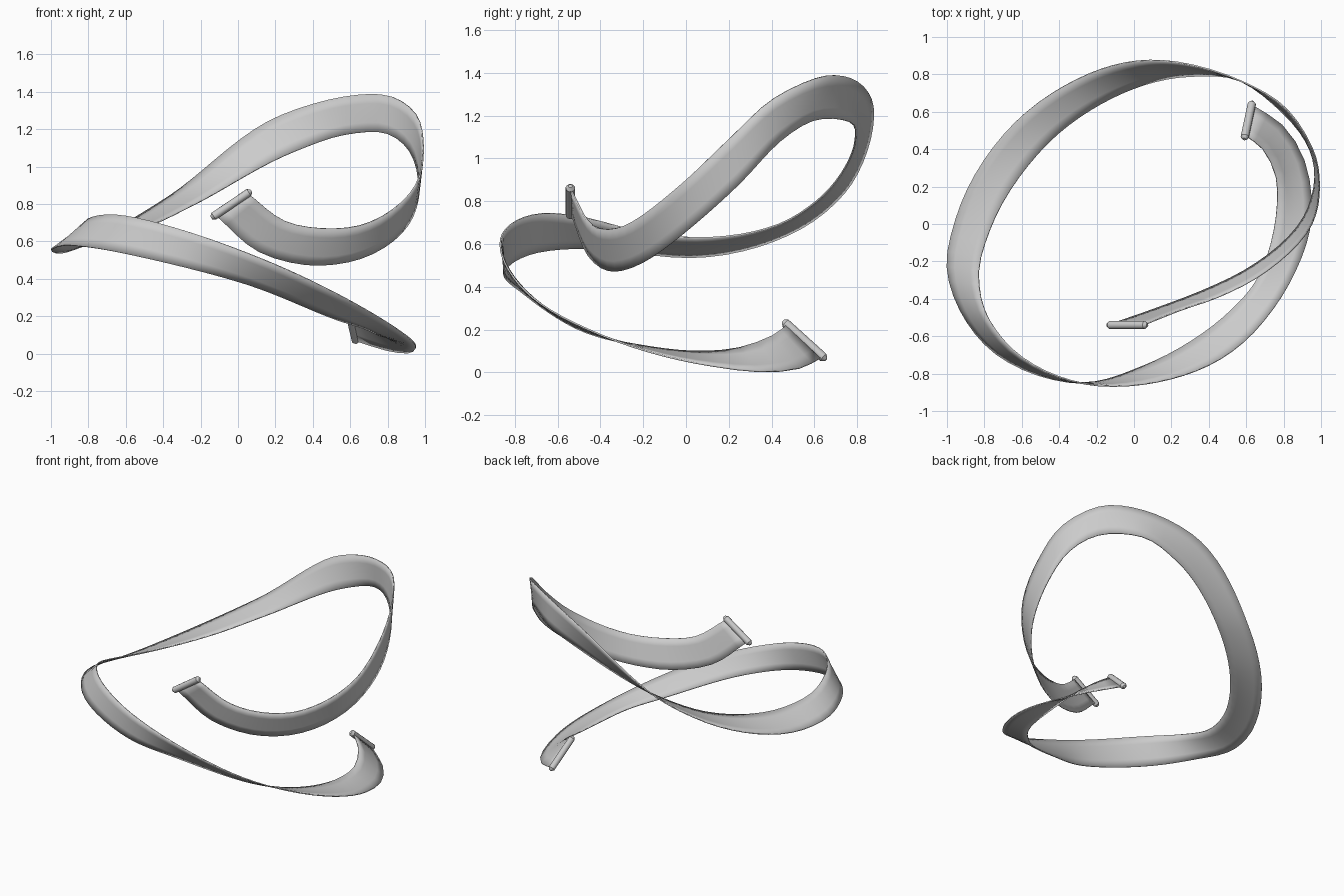
import bpy, bmesh
from mathutils import Vector

if "Cube" in bpy.data.objects:
    bpy.data.objects.remove(bpy.data.objects["Cube"])

# Matching points along the two edges of the ribbon
EDGE_A = [(.595, .475, .225), (.69, .40, .17), (.76, .25, .115), (.765, .1, .098),
          (.66, -.29, .14), (.52, -.46, .185), (.05, -.76, .37), (-.28, -.85, .46),
          (-.80, -.64, .57), (-.93, -.46, .58), (-1.0, -.23, .557), (-.955, .02, .538),
          (-.64, .54, .675), (-.37, .74, .84), (.23, .865, 1.275), (.57, .765, 1.375),
          (.82, .61, 1.375), (.95, .41, 1.28), (.99, .2, 1.09), (.95, 0, .90),
          (.65, -.29, .685), (.45, -.39, .67), (.25, -.46, .71), (.05, -.54, .86)]
EDGE_B = [(.63, .635, .07), (.79, .53, .02), (.91, .34, .005), (.95, .13, .03),
          (.83, -.32, .145), (.64, -.58, .26), (.12, -.845, .51), (-.26, -.855, .65),
          (-.70, -.62, .743), (-.80, -.46, .72), (-.83, -.25, .665), (-.77, -.03, .632),
          (-.46, .43, .69), (-.23, .61, .80), (.30, .79, 1.08), (.57, .765, 1.17),
          (.80, .59, 1.175), (.92, .44, 1.08), (.968, .25, .88), (.91, .04, .69),
          (.59, -.25, .49), (.36, -.36, .475), (.11, -.455, .545), (-.12, -.535, .74)]


def smooth_path(points, knots, steps):
    """Cubic Hermite path through the points, using shared knot spacing."""
    p = [Vector(q) for q in points]
    n = len(p)
    tan = []
    for i in range(n):
        if 0 < i < n - 1:
            h0, h1 = knots[i] - knots[i-1], knots[i+1] - knots[i]
            d0, d1 = (p[i] - p[i-1]) / h0, (p[i+1] - p[i]) / h1
            tan.append((d0 * h1 + d1 * h0) / (h0 + h1))
        else:
            a = max(i - 1, 0)
            tan.append((p[a+1] - p[a]) / (knots[a+1] - knots[a]))
    out = []
    for i in range(n - 1):
        h = knots[i+1] - knots[i]
        count = max(2, round(h / steps))
        for k in range(count):
            t = k / count
            out.append(p[i] * (2*t**3 - 3*t**2 + 1) + tan[i] * h * (t**3 - 2*t**2 + t)
                       + p[i+1] * (3*t**2 - 2*t**3) + tan[i+1] * h * (t**3 - t**2))
    return out + [p[-1]]


def finish(bm, name, angle):
    bmesh.ops.recalc_face_normals(bm, faces=bm.faces)
    mesh = bpy.data.meshes.new(name)
    bm.to_mesh(mesh)
    bm.free()
    ob = bpy.data.objects.new(name, mesh)
    bpy.context.collection.objects.link(ob)
    bpy.ops.object.select_all(action='DESELECT')
    ob.select_set(True)
    bpy.context.view_layer.objects.active = ob
    bpy.ops.object.shade_smooth_by_angle(angle=angle)
    return ob


# Ribbon
mids = [(Vector(a) + Vector(b)) / 2 for a, b in zip(EDGE_A, EDGE_B)]
knots = [0]
for m0, m1 in zip(mids, mids[1:]):
    knots.append(knots[-1] + (m1 - m0).length)
ROWS = 4
bm = bmesh.new()
rows = []
for a, b in zip(smooth_path(EDGE_A, knots, .08), smooth_path(EDGE_B, knots, .08)):
    rows.append([bm.verts.new(a.lerp(b, j / ROWS)) for j in range(ROWS + 1)])
for r0, r1 in zip(rows, rows[1:]):
    for j in range(ROWS):
        bm.faces.new((r0[j], r0[j+1], r1[j+1], r1[j]))
ribbon = finish(bm, "ribbon", .7)
solid = ribbon.modifiers.new("thickness", 'SOLIDIFY')
solid.thickness = .008
solid.offset = 0


# End rods with small stepped tips
def end_rod(name, a, b):
    a, b = Vector(a), Vector(b)
    axis = (b - a).normalized()
    mid, half = (a + b) / 2, (b - a).length / 2
    side = axis.orthogonal().normalized()
    other = axis.cross(side)
    from math import cos, sin, tau
    profile = [(-half - .016, .009), (-half - .006, .017), (-half, .022),
               (half, .022), (half + .006, .017), (half + .016, .009)]
    bm = bmesh.new()
    rings = [[bm.verts.new(mid + axis * d + (side * cos(tau*k/12) + other * sin(tau*k/12)) * r)
              for k in range(12)] for d, r in profile]
    for r0, r1 in zip(rings, rings[1:]):
        for k in range(12):
            bm.faces.new((r0[k], r0[(k+1) % 12], r1[(k+1) % 12], r1[k]))
    bm.faces.new(rings[0])
    bm.faces.new(rings[-1])
    finish(bm, name, .6)


end_rod("lower_end_rod", (.592, .465, .230), (.630, .642, .070))
end_rod("upper_end_rod", (-.130, -.54, .735), (.058, -.54, .862))
